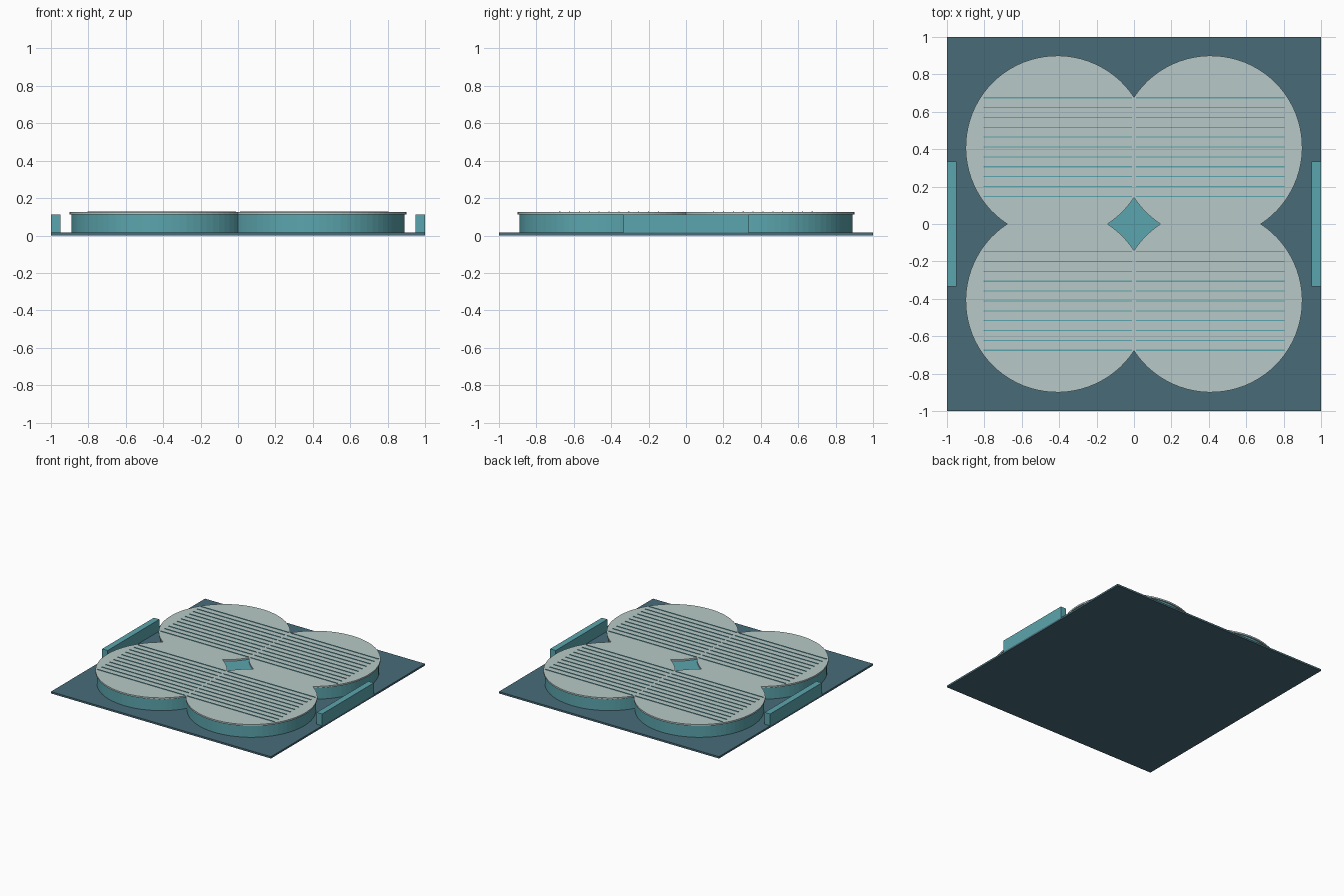
import bpy, bmesh, math
from mathutils import Matrix, Vector

if "Cube" in bpy.data.objects:
    bpy.data.objects.remove(bpy.data.objects["Cube"])

PLATE_TOP, BODY_TOP, CAP_TOP, STRIP_TOP = 0.015, 0.112, 0.125, 0.129
LOBE = 0.41  # lobe centre offset on both axes


def material(name, hex_colour):
    rgb = [int(hex_colour[i:i + 2], 16) / 255 for i in (0, 2, 4)]
    lin = [c / 12.92 if c <= 0.04045 else ((c + 0.055) / 1.055) ** 2.4 for c in rgb]
    mat = bpy.data.materials.new(name)
    mat.diffuse_color = (*lin, 1)
    mat.use_nodes = True
    mat.node_tree.nodes["Principled BSDF"].inputs["Base Color"].default_value = mat.diffuse_color
    return mat


slate = material("slate blue", "486C79")
teal = material("teal", "5BA5AD")
pale = material("pale grey green", "B7C9C7")


def boxes(name, extents, mat):
    """One mesh of boxes, each given as (x0, x1, y0, y1, z0, z1)."""
    bm = bmesh.new()
    for x0, x1, y0, y1, z0, z1 in extents:
        centre = Vector((x0 + x1, y0 + y1, z0 + z1)) / 2
        size = Matrix.Diagonal((x1 - x0, y1 - y0, z1 - z0, 1))
        bmesh.ops.create_cube(bm, size=1, matrix=Matrix.Translation(centre) @ size)
    mesh = bpy.data.meshes.new(name)
    bm.to_mesh(mesh)
    bm.free()
    mesh.materials.append(mat)
    obj = bpy.data.objects.new(name, mesh)
    bpy.context.collection.objects.link(obj)
    return obj


def lobe_loop(radius, start, end, steps):
    """Closed loop made of the same arc repeated around four lobes."""
    points = []
    for k in range(4):
        turn = Matrix.Rotation(k * math.pi / 2, 2)
        for i in range(steps):
            t = start + (end - start) * i / steps
            points.append(turn @ Vector((LOBE + radius * math.cos(t),
                                         LOBE + radius * math.sin(t))))
    return points


def four_lobes(name, radius, z0, z1, mat, hole):
    """Extruded four-lobed outline, with an optional central opening."""
    a = math.acos(LOBE / radius)
    loops = [lobe_loop(radius, a - math.pi / 2, math.pi - a, 44)]
    if hole:
        loops.append(lobe_loop(radius, 1.5 * math.pi - a, math.pi + a, 8))
    curve = bpy.data.curves.new(name, 'CURVE')
    curve.dimensions = '2D'
    curve.fill_mode = 'BOTH'
    curve.extrude = (z1 - z0) / 2
    for loop in loops:
        spline = curve.splines.new('POLY')
        spline.points.add(len(loop) - 1)
        for point, co in zip(spline.points, loop):
            point.co = (co.x, co.y, 0, 1)
        spline.use_cyclic_u = True
    curve.materials.append(mat)
    obj = bpy.data.objects.new(name, curve)
    obj.location.z = (z0 + z1) / 2
    bpy.context.collection.objects.link(obj)
    bpy.ops.object.select_all(action='DESELECT')
    obj.select_set(True)
    bpy.context.view_layer.objects.active = obj
    bpy.ops.object.convert(target='MESH')
    bpy.ops.object.shade_flat()
    return obj


# Square ground plate
boxes("base_plate", [(-1, 1, -1, 1, 0, PLATE_TOP)], slate)

# Low walls on the left and right edges
for side, x0, x1 in (("left", -1, -0.95), ("right", 0.95, 1)):
    boxes(side + "_wall", [(x0, x1, -0.335, 0.335, PLATE_TOP, BODY_TOP)], teal)

# Four-lobed building and its overhanging roof with a central opening
four_lobes("lobed_body", 0.48, PLATE_TOP, BODY_TOP, teal, False)
four_lobes("lobed_roof", 0.49, BODY_TOP, CAP_TOP, pale, True)

# Rows of thin strips on the roof
strips = []
for i in range(11):
    for sy in (-1, 1):
        y = sy * (0.148 + 0.0527 * i)
        for x0, x1 in ((-0.805, -0.01), (0.01, 0.805)):
            strips.append((x0, x1, y - 0.003, y + 0.003, CAP_TOP - 0.002, STRIP_TOP))
boxes("roof_strips", strips, teal)
